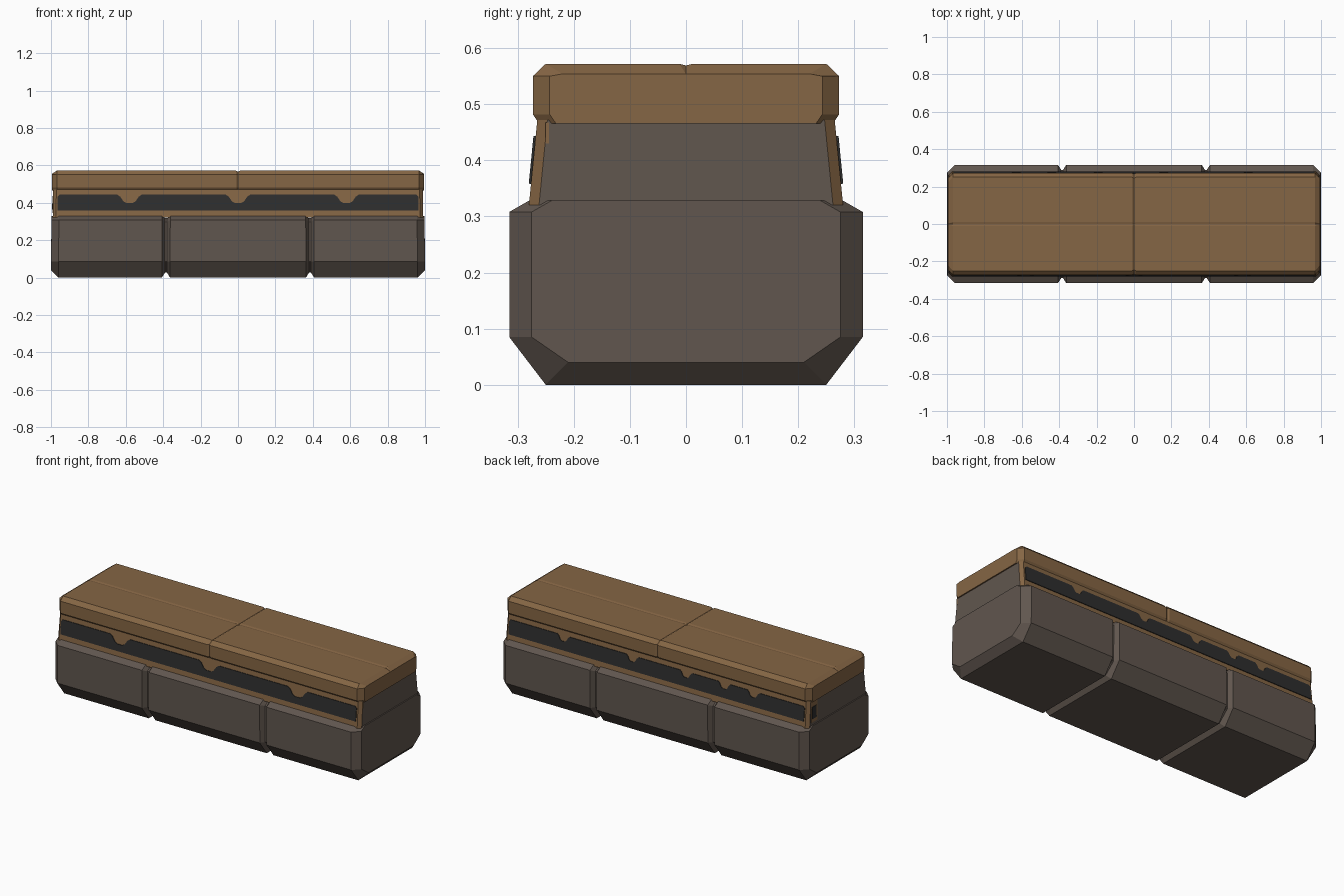
import bpy, bmesh, math

if "Cube" in bpy.data.objects:
    bpy.data.objects.remove(bpy.data.objects["Cube"])


def material(name, rgb):
    m = bpy.data.materials.new(name)
    m.diffuse_color = (*rgb, 1)
    m.use_nodes = True
    m.node_tree.nodes["Principled BSDF"].inputs["Base Color"].default_value = m.diffuse_color
    return m


STONE = material("grey_brown_stone", (0.118, 0.093, 0.077))
BROWN = material("tan_brown", (0.235, 0.132, 0.058))
DARK = material("charcoal", (0.027, 0.027, 0.027))


def finish(name, bm, mats):
    bmesh.ops.recalc_face_normals(bm, faces=bm.faces)
    me = bpy.data.meshes.new(name)
    bm.to_mesh(me)
    bm.free()
    for m in mats:
        me.materials.append(m)
    ob = bpy.data.objects.new(name, me)
    bpy.context.collection.objects.link(ob)
    return ob


def loft(name, half, stations, mats, low, top, taper=0.0, rule=None):
    """Sweep a mirrored y/z profile along x. Stations are (x, inset, top inset factor);
    points below `low` rise with the inset and points above `top` sink."""
    prof = half + [(-y, z) for y, z in reversed(half) if y > 0]
    bm = bmesh.new()
    rings = []
    for x, d, k in stations:
        ring = []
        for y, z in prof:
            yy = math.copysign(max(abs(y) - d, 0), y)
            zz = z + d if z < low else z - d * k if z > top else z
            ring.append(bm.verts.new((x * (1 - taper * z), yy, zz)))
        rings.append(ring)
    n = len(prof)
    for a, b in zip(rings, rings[1:]):
        for i in range(n):
            j = (i + 1) % n
            bm.faces.new((a[i], a[j], b[j], b[i]))
    bm.faces.new(rings[0])
    bm.faces.new(rings[-1])
    bmesh.ops.recalc_face_normals(bm, faces=bm.faces)
    if rule:
        for f in bm.faces:
            f.material_index = rule(f)
    return finish(name, bm, mats)


def plate(name, pts, normal, mat, t=0.004):
    """Thin plate from an outline, thickened along the normal."""
    bm = bmesh.new()
    f = bm.faces.new([bm.verts.new(p) for p in pts])
    r = bmesh.ops.extrude_face_region(bm, geom=[f], use_keep_orig=True)
    vs = [v for v in r["geom"] if isinstance(v, bmesh.types.BMVert)]
    bmesh.ops.translate(bm, verts=vs, vec=[c * t for c in normal])
    return finish(name, bm, [mat])


# lower body: three chamfered blocks parted by V grooves
stations = [(-1, 0.04, 0), (-0.96, 0, 0)]
for s in (-0.385, 0.385):
    stations += [(s - 0.022, 0, 0), (s - 0.005, 0.026, 0.4), (s + 0.005, 0.026, 0.4), (s + 0.022, 0, 0)]
stations += [(0.96, 0, 0), (1, 0.04, 0)]
loft("lower_body", [(0.25, 0), (0.315, 0.085), (0.315, 0.308), (0.28, 0.328)],
     stations, [STONE], 0.05, 0.3, 0.008)

# tapered neck: brown long faces, stone ends
loft("neck", [(0.28, 0.32), (0.265, 0.472)],
     [(-0.997, 0.018, 0), (-0.98, 0, 0), (0.98, 0, 0), (0.997, 0.018, 0)],
     [STONE, BROWN], 0, 1, 0.02, lambda f: 1 if abs(f.normal.y) > 0.5 else 0)

# lid with shallow cross and lengthwise seams
loft("lid", [(0.262, 0.466), (0.273, 0.482), (0.273, 0.55), (0.25, 0.572), (0.012, 0.572), (0, 0.569)],
     [(-0.995, 0.03, 0.6), (-0.968, 0, 0), (-0.012, 0, 0), (0, 0.006, 1),
      (0.012, 0, 0), (0.968, 0, 0), (0.995, 0.03, 0.6)],
     [BROWN], 0, 0.56)


# dark bands with scalloped top edges on the long faces
def band(name, side, bumps, rad, depth):
    zt, zb, e = 0.443, 0.358, 0.964
    line = [(-e, zb), (e, zb), (e, zt - 0.01), (e - 0.01, zt)]
    for c in sorted(bumps, reverse=True):
        for u, v in ((1, 0), (0.75, 0.25), (0.5, 0.8), (0.25, 1), (-0.25, 1), (-0.5, 0.8), (-0.75, 0.25), (-1, 0)):
            line.append((c + rad * u, zt - depth * v))
    line += [(-e + 0.01, zt), (-e, zt - 0.01)]
    pts = [(x, side * (0.28 - (z - 0.32) * 0.0987), z) for x, z in line]
    plate(name, pts, (0, side, 0.0987), DARK)


band("front_band", -1, (-0.58, 0, 0.58), 0.065, 0.045)
band("back_band", 1, (0.61, 0.16, -0.19, -0.44, -0.63), 0.04, 0.034)


# small colour patches on the ends
def end_patch(name, side, y0, y1, z0, z1, mat, t):
    pts = [(side * 0.997 * (1 - 0.02 * z), y, z) for y, z in ((y0, z0), (y1, z0), (y1, z1), (y0, z1))]
    plate(name, pts, (side, 0, 0), mat, t)


end_patch("right_end_patch", 1, -0.25, -0.244, 0.43, 0.467, BROWN, 0.002)
end_patch("left_end_border", -1, 0.19, 0.247, 0.345, 0.467, BROWN, 0.002)
end_patch("left_end_panel", -1, 0.2, 0.24, 0.365, 0.435, DARK, 0.004)
